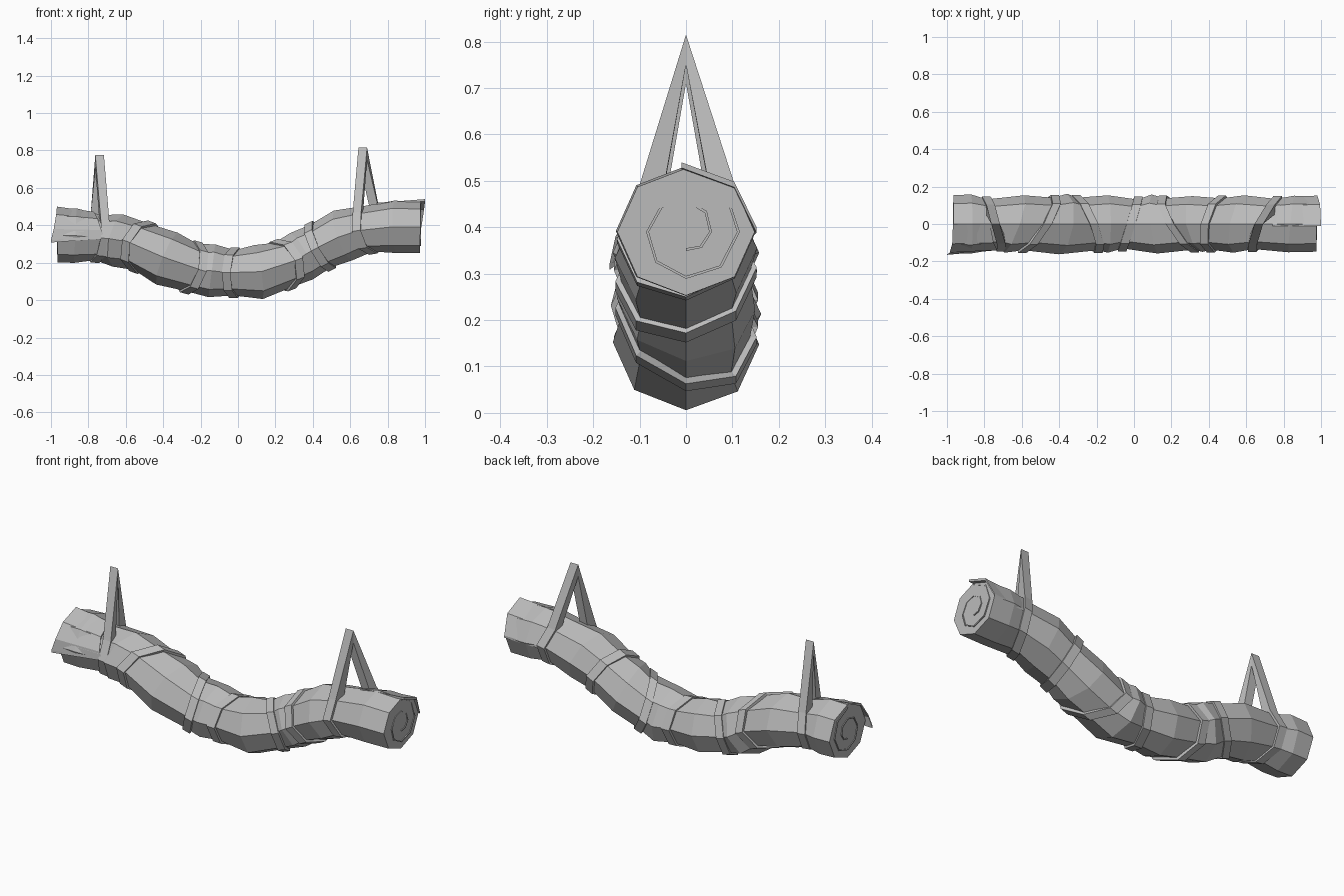
import bpy, bmesh, math
from mathutils import Vector

cube = bpy.data.objects.get("Cube")
if cube:
    bpy.data.objects.remove(cube)

SIDES = 8
cloth = bpy.data.materials.new("grey cloth")
cloth.use_nodes = True
GREY = (0.5, 0.5, 0.5, 1)
cloth.diffuse_color = GREY
bsdf = cloth.node_tree.nodes["Principled BSDF"]
bsdf.inputs["Base Color"].default_value = GREY
bsdf.inputs["Roughness"].default_value = 0.9

# Sagging spine of the roll: x, z, radius, skew of the section
SPINE = [(-.965, .345, .143, 0), (-.87, .345, .146, 0), (-.75, .335, .122, -.27),
         (-.64, .318, .142, .35), (-.51, .283, .13, .6), (-.38, .222, .15, .15),
         (-.25, .175, .13, -.4), (-.14, .157, .142, 0), (-.02, .146, .121, .3),
         (.11, .15, .146, -.1), (.24, .187, .127, -.6), (.34, .235, .138, -.2),
         (.44, .288, .127, .22), (.56, .345, .142, .2), (.70, .382, .124, .46),
         (.84, .392, .14, .1), (.975, .39, .137, 0)]


def section(i, grow=0.0, shift=0.0, factor=1.0):
    """Octagonal section of the roll, first point on top, then to the back."""
    x, z, r, skew = SPINE[i]
    a, b = SPINE[max(i - 1, 0)], SPINE[min(i + 1, len(SPINE) - 1)]
    along = Vector((b[0] - a[0], 0, b[1] - a[1])).normalized()
    up = Vector((-along.z, 0, along.x))
    ring = []
    for k in range(SIDES):
        t = math.tau * k / SIDES
        y = (r + grow) * factor * math.sin(t) * 1.08
        h = (r + grow) * factor * math.cos(t)
        ring.append(Vector((x, y, z)) + along * (skew * y / factor + shift)
                    + up * h - Vector((0, y, 0)) + Vector((0, y, 0)))
    return ring


def loft(name, rings, closed=False, caps=True):
    """Skin a row of equal rings into one flat-shaded object."""
    bm = bmesh.new()
    rows = [[bm.verts.new(p) for p in ring] for ring in rings]
    pairs = list(zip(rows, rows[1:]))
    if closed:
        pairs.append((rows[-1], rows[0]))
    for a, b in pairs:
        n = len(a)
        for k in range(n):
            bm.faces.new((a[k], a[(k + 1) % n], b[(k + 1) % n], b[k]))
    if caps and not closed:
        bm.faces.new(rows[0])
        bm.faces.new(rows[-1])
    bmesh.ops.recalc_face_normals(bm, faces=bm.faces)
    mesh = bpy.data.meshes.new(name)
    bm.to_mesh(mesh)
    bm.free()
    mesh.materials.append(cloth)
    obj = bpy.data.objects.new(name, mesh)
    bpy.context.collection.objects.link(obj)
    return obj


def strap(name, i, apex=None, width=0.046):
    """Band around section i; with an apex its top rises into a peaked handle."""
    half = width / 2
    inner = 0.55 if apex else 0.85
    loops = [section(i, .014, -half), section(i, .014, half),
             section(i, .014, half, inner), section(i, .014, -half, inner)]
    if apex:
        ax, az = apex
        for n, loop in enumerate(loops):
            side = -half if n in (0, 3) else half
            loop[0] = Vector((ax + side, 0, az if n < 2 else az - .065))
    return loft(name, list(zip(*loops)), closed=True)


def flap(name, near, far, thick=0.012):
    """Loose cloth edge: a thin sheet between two matching edge lines."""
    rings = []
    for a, b in zip(near, far):
        a, b = Vector(a), Vector(b)
        drop = Vector((0, 0, -thick))
        rings.append((a, b, b + drop, a + drop))
    return loft(name, rings)


def end_spiral(name, i, sign):
    """Thin plate showing the rolled layers on an end of the roll."""
    x, z = SPINE[i][:2]
    rings = []
    for k in range(13):
        t = math.tau * k / SIDES
        r = .125 - .0075 * k
        rings.append([Vector((x + sign * d, math.sin(t) * (r + w), z + math.cos(t) * (r + w)))
                      for d, w in ((-.004, 0), (.004, 0), (.004, .006), (-.004, .006))])
    return loft(name, rings)


# Rolled cloth body
loft("rolled_body", [section(i) for i in range(len(SPINE))])

# Binding straps between the handles
for n, i in enumerate((4, 6, 8, 10, 12)):
    strap(f"binding_strap_{n + 1}", i)

# Peaked carrying handles, looped under the roll
strap("right_handle", 2, apex=(-.74, .775))
strap("left_handle", 14, apex=(.667, .815))

# Loose outer layer at each end
flap("right_loose_edge",
     [(-.968, 0, .5), (-.972, -.106, .458), (-.985, -.152, .38), (-1, -.165, .32)],
     [(-.77, 0, .472), (-.75, -.1, .435), (-.73, -.14, .375), (-.72, -.138, .34)])
flap("left_loose_edge",
     [(1, -.01, .54), (.995, .104, .498), (.98, .152, .4)],
     [(.74, -.01, .52), (.75, .1, .48), (.76, .14, .39)])

# Visible layers on both end faces
end_spiral("right_end_spiral", 0, -1)
end_spiral("left_end_spiral", len(SPINE) - 1, 1)
